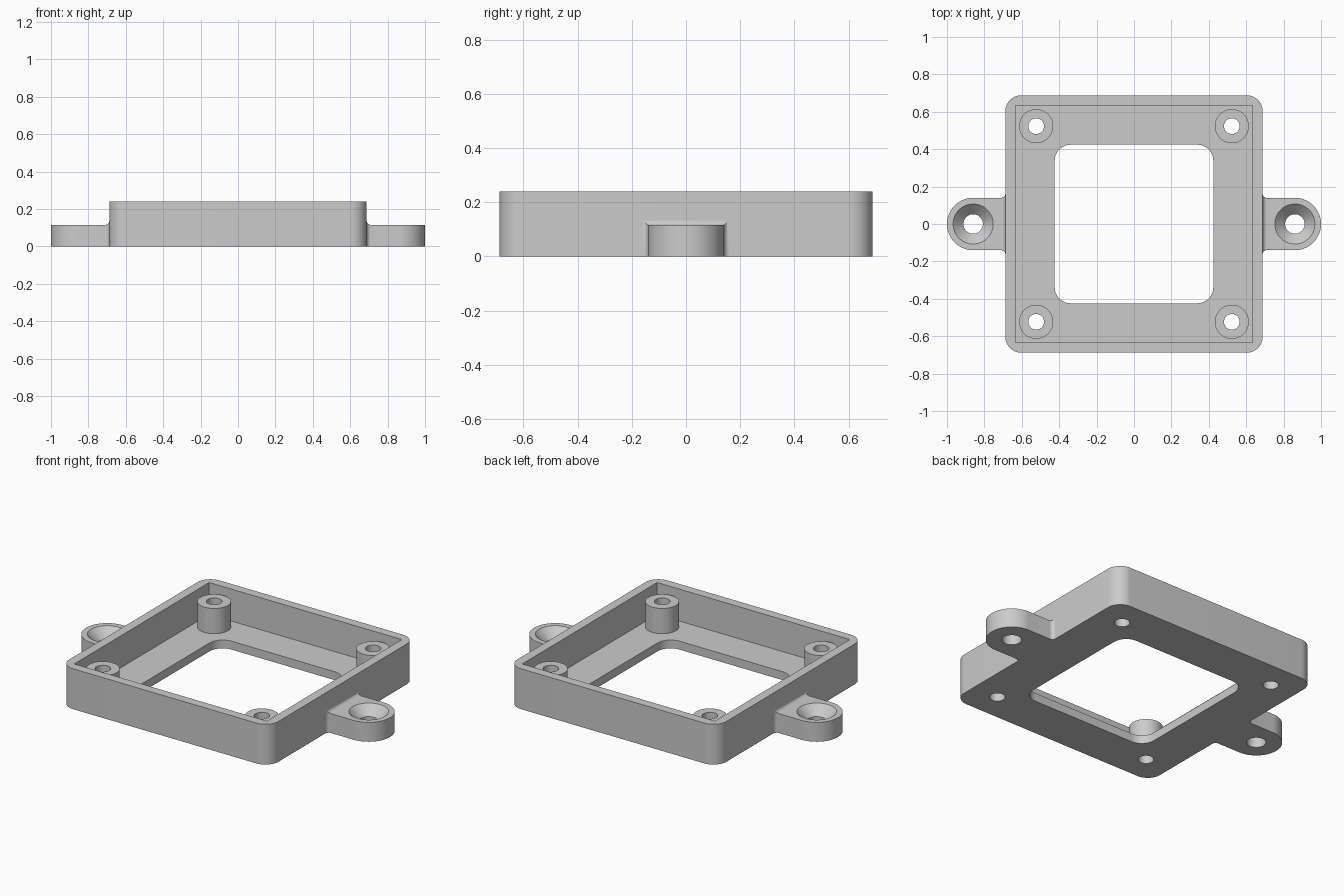
import bpy, bmesh
from math import pi, sin, cos, sqrt

if "Cube" in bpy.data.objects:
    bpy.data.objects.remove(bpy.data.objects["Cube"])

HALF, WALL_TOP, FLOOR = 0.688, 0.24, 0.05
BOSS, BOSS_TOP, HOLE = 0.523, 0.2, 0.042
TAB_X, TAB_R, TAB_TOP, FILLET = 0.86, 0.14, 0.115, 0.022

grey = bpy.data.materials.new("plain grey")
grey.use_nodes = True
grey.diffuse_color = (0.6, 0.6, 0.6, 1)
grey.node_tree.nodes["Principled BSDF"].inputs["Base Color"].default_value = (0.6, 0.6, 0.6, 1)


def finish(name, bm):
    bmesh.ops.remove_doubles(bm, verts=bm.verts, dist=1e-5)
    bmesh.ops.recalc_face_normals(bm, faces=bm.faces)
    mesh = bpy.data.meshes.new(name)
    bm.to_mesh(mesh)
    bm.free()
    mesh.materials.append(grey)
    obj = bpy.data.objects.new(name, mesh)
    bpy.context.collection.objects.link(obj)
    return obj


def loft(name, rings, caps=True, closed=False):
    """Join rings of points with quads, capped or closed on themselves."""
    bm = bmesh.new()
    rows = [[bm.verts.new(p) for p in ring] for ring in rings]
    n = len(rows[0])
    for a, b in list(zip(rows, rows[1:])) + ([(rows[-1], rows[0])] if closed else []):
        for i in range(n):
            j = (i + 1) % n
            bm.faces.new((a[i], a[j], b[j], b[i]))
    if caps and not closed:
        bm.faces.new(rows[0])
        bm.faces.new(rows[-1])
    return finish(name, bm)


def rounded_square(half, radius, z, steps=12):
    c = half - radius
    pts = []
    for q, (sx, sy) in enumerate(((1, 1), (-1, 1), (-1, -1), (1, -1))):
        for k in range(steps + 1):
            a = (q + k / steps) * pi / 2
            pts.append((sx * c + radius * cos(a), sy * c + radius * sin(a), z))
    return pts


def lathe(name, profile, x, y, closed=False, steps=64):
    rings = [[(x + r * cos(2 * pi * k / steps), y + r * sin(2 * pi * k / steps), z)
              for k in range(steps)] for r, z in profile]
    return loft(name, rings, closed=closed)


def apply(obj, kind, **settings):
    mod = obj.modifiers.new(kind.title(), kind)
    for key, value in settings.items():
        setattr(mod, key, value)
    bpy.context.view_layer.objects.active = obj
    bpy.ops.object.modifier_apply(modifier=mod.name)


def cut(obj, cutter):
    apply(obj, 'BOOLEAN', object=cutter, operation='DIFFERENCE', solver='EXACT')
    bpy.data.objects.remove(cutter)


def smooth(obj):
    bpy.ops.object.select_all(action='DESELECT')
    obj.select_set(True)
    bpy.context.view_layer.objects.active = obj
    bpy.ops.object.shade_smooth_by_angle(angle=pi / 6)


# Square tray with rounded outside corners
frame = loft("tray_frame", [rounded_square(HALF, 0.085, z) for z in (0, WALL_TOP)])

# Sharp-cornered cavity, rounded window, corner screw holes
c = 0.634
cut(frame, loft("cavity_cutter", [[(-c, -c, z), (c, -c, z), (c, c, z), (-c, c, z)]
                                  for z in (FLOOR, 0.4)]))
cut(frame, loft("window_cutter", [rounded_square(0.424, 0.085, z) for z in (-0.1, 0.1)]))
for sx in (-1, 1):
    for sy in (-1, 1):
        cut(frame, lathe("hole_cutter", [(HOLE, -0.1), (HOLE, 0.1)], sx * BOSS, sy * BOSS))
smooth(frame)

# Hollow standoffs on the tray floor
bosses = lathe("corner_standoffs", [(HOLE, FLOOR), (0.091, FLOOR), (0.091, BOSS_TOP),
                                    (HOLE, BOSS_TOP)], BOSS, BOSS, closed=True)
apply(bosses, 'MIRROR', use_axis=(True, True, False))
smooth(bosses)

# Mounting ears: fillet flare at the wall, straight neck, round end
sections = []
for k in range(9):
    a = k / 8 * pi / 2
    flare = FILLET * (1 - sin(a))
    sections.append((HALF + FILLET * (1 - cos(a)), TAB_R + flare, TAB_TOP + flare))
for k in range(33):
    a = k / 32 * pi / 2
    x = TAB_R * sin(a)
    sections.append((TAB_X + x, sqrt(max(TAB_R ** 2 - x ** 2, 0)), TAB_TOP))
sections[-1] = (TAB_X + TAB_R, 0.0005, TAB_TOP)
ears = loft("mounting_ears", [[(x, -w, 0), (x, w, 0), (x, w, h), (x, -w, h)]
                              for x, w, h in sections])

# Countersunk screw hole
cut(ears, lathe("countersink_cutter", [(0.052, -0.1), (0.052, TAB_TOP - 0.055),
                                       (0.107, TAB_TOP), (0.107, 0.3)], TAB_X, 0))
apply(ears, 'MIRROR', use_axis=(True, False, False))
smooth(ears)
